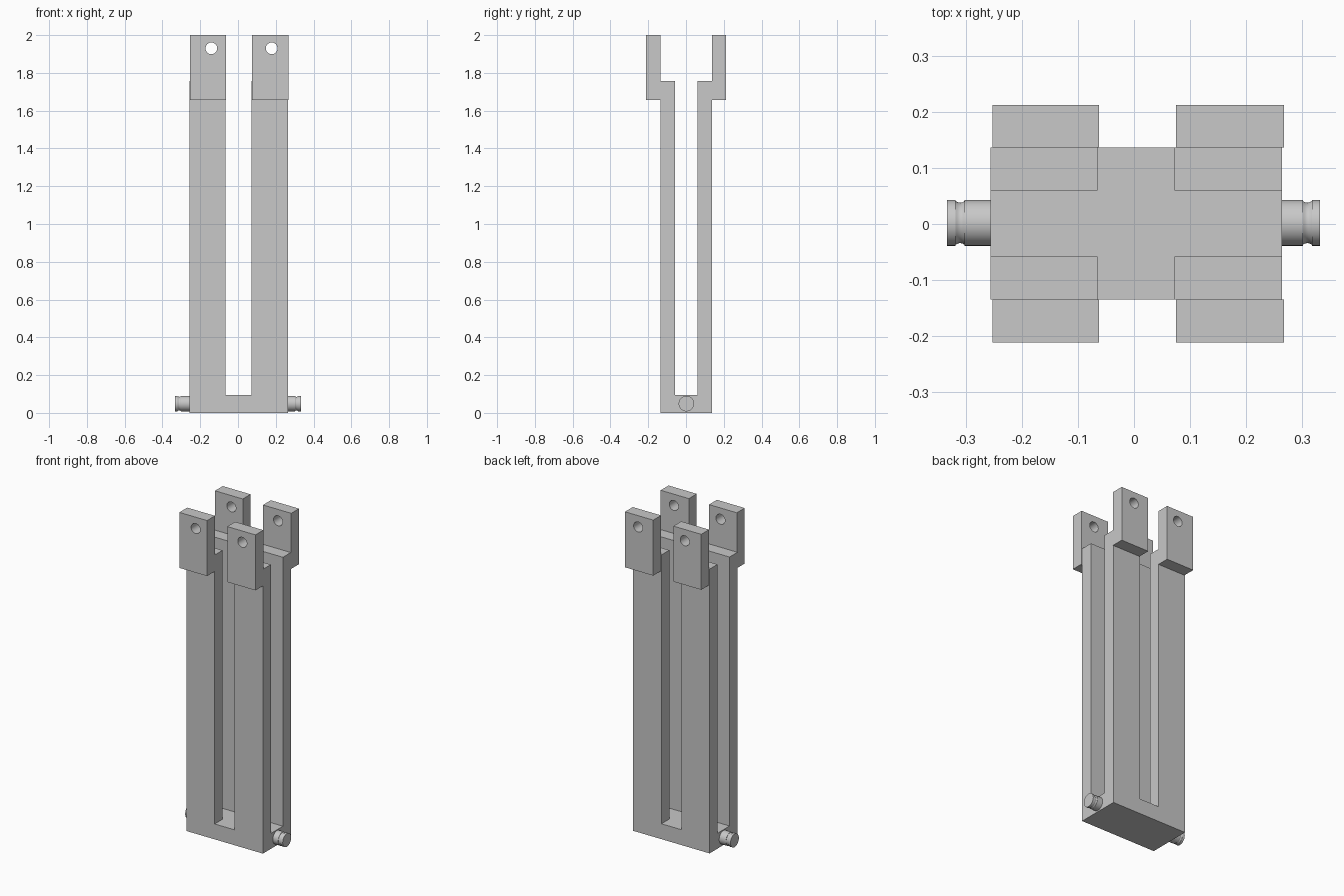
import bpy, bmesh, math
from mathutils import Matrix

if "Cube" in bpy.data.objects:
    bpy.data.objects.remove(bpy.data.objects["Cube"], do_unlink=True)

grey = bpy.data.materials.new("plain grey")
grey.use_nodes = True
colour = (0.58, 0.58, 0.58, 1)
grey.diffuse_color = colour
grey.node_tree.nodes["Principled BSDF"].inputs["Base Color"].default_value = colour


def add_object(name, bm):
    mesh = bpy.data.meshes.new(name)
    bmesh.ops.recalc_face_normals(bm, faces=bm.faces)
    bm.to_mesh(mesh)
    bm.free()
    mesh.materials.append(grey)
    ob = bpy.data.objects.new(name, mesh)
    bpy.context.collection.objects.link(ob)
    return ob


def box(name, x, y, z):
    bm = bmesh.new()
    bmesh.ops.create_cube(bm, size=1)
    for v in bm.verts:
        v.co = [lo + (c + 0.5) * (hi - lo) for c, (lo, hi) in zip(v.co, (x, y, z))]
    return add_object(name, bm)


def cut(ob, cutter):
    mod = ob.modifiers.new("cut", 'BOOLEAN')
    mod.operation = 'DIFFERENCE'
    mod.solver = 'EXACT'
    mod.object = cutter
    cutter.hide_render = True
    cutter.hide_set(True)
    cutter.display_type = 'WIRE'


def apply_cuts(ob, cutters):
    for c in cutters:
        cut(ob, c)
    graph = bpy.context.evaluated_depsgraph_get()
    mesh = bpy.data.meshes.new_from_object(ob.evaluated_get(graph))
    ob.modifiers.clear()
    ob.data = mesh
    for c in cutters:
        bpy.data.objects.remove(c, do_unlink=True)


# Body: a solid block split into four legs by two crossing slots
body = box("body", (-0.257, 0.265), (-0.135, 0.137), (0, 1.757))
apply_cuts(body, [
    box("side_slot", (-1, 1), (-0.058, 0.06), (0.095, 3)),
    box("front_slot", (-0.065, 0.072), (-1, 1), (0.095, 3)),
])

# Drilled tabs on the outer faces of the leg tops
for side, x, hole_x in (("right", (-0.253, -0.063), -0.141), ("left", (0.075, 0.268), 0.178)):
    for end, y in (("front", (-0.212, -0.135)), ("back", (0.137, 0.213))):
        tab = box(f"{end}_{side}_tab", x, y, (1.657, 2))
        bm = bmesh.new()
        bmesh.ops.create_cone(bm, cap_ends=True, segments=32, radius1=0.031, radius2=0.031, depth=1,
                              matrix=Matrix.Translation((hole_x, 0, 1.93)) @ Matrix.Rotation(math.pi / 2, 4, 'X'))
        apply_cuts(tab, [add_object("hole", bm)])


# Pivot pins: a lathed profile of (distance out, radius) with a rounded groove
def pin(name, start, direction):
    profile = [(0, 0), (0, 0.041), (0.046, 0.041)]
    for i in range(5):
        t = i / 4
        profile.append((0.046 + 0.016 * t, 0.039 - 0.003 * math.sin(math.pi * t)))
    profile += [(0.062, 0.041), (0.077, 0.041), (0.077, 0)]
    bm = bmesh.new()
    verts = [bm.verts.new((start + direction * d, 0.002, 0.049 + r)) for d, r in profile]
    edges = [bm.edges.new(pair) for pair in zip(verts, verts[1:])]
    bmesh.ops.spin(bm, geom=verts + edges, cent=(0, 0.002, 0.049), axis=(1, 0, 0),
                   angle=math.tau, steps=40, use_merge=True)
    bmesh.ops.remove_doubles(bm, verts=bm.verts, dist=0.0001)
    return add_object(name, bm)


pin("left_pin", 0.256, 1)
pin("right_pin", -0.257, -1)

# Smooth the round walls, keep the corners sharp
for ob in bpy.context.view_layer.objects:
    ob.select_set(ob.type == 'MESH')
bpy.context.view_layer.objects.active = body
bpy.ops.object.shade_smooth_by_angle(angle=math.radians(30))
